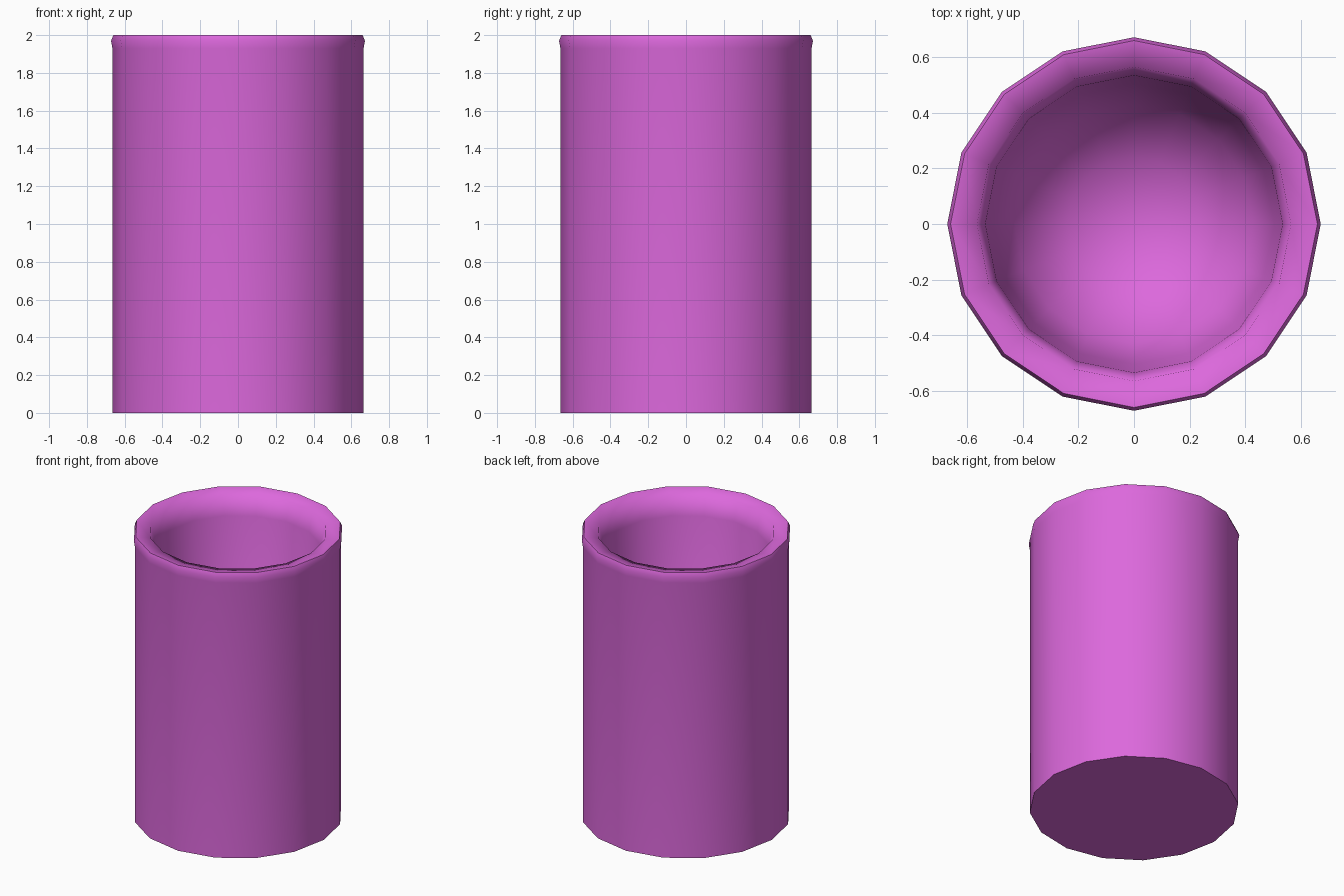
import bpy, bmesh, math

if "Cube" in bpy.data.objects:
    bpy.data.objects.remove(bpy.data.objects["Cube"])

SIDES = 16

# Half profile (radius, height): outer wall, rolled rim, inner wall, bowl floor
PROFILE = [
    (0.665, 0.0), (0.665, 1.93), (0.672, 1.97), (0.66, 2.0),
    (0.565, 1.985), (0.535, 1.85), (0.505, 1.5),
    (0.43, 1.26), (0.24, 1.09),
]
BOWL_CENTRE = 1.04


def lathe(name, profile, centre_z):
    """Turn a profile around z, with a flat base and a fan closing the inside."""
    bm = bmesh.new()
    rings = []
    for r, z in profile:
        rings.append([bm.verts.new((r * math.cos(math.tau * i / SIDES),
                                    r * math.sin(math.tau * i / SIDES), z))
                      for i in range(SIDES)])
    for a, b in zip(rings, rings[1:]):
        for i in range(SIDES):
            j = (i + 1) % SIDES
            bm.faces.new((a[i], a[j], b[j], b[i]))
    bm.faces.new(rings[0][::-1])
    tip = bm.verts.new((0, 0, centre_z))
    for i in range(SIDES):
        bm.faces.new((rings[-1][i], rings[-1][(i + 1) % SIDES], tip))
    bmesh.ops.recalc_face_normals(bm, faces=bm.faces)
    mesh = bpy.data.meshes.new(name)
    bm.to_mesh(mesh)
    bm.free()
    obj = bpy.data.objects.new(name, mesh)
    bpy.context.collection.objects.link(obj)
    return obj


# Cup body
cup = lathe("cup", PROFILE, BOWL_CENTRE)
mat = bpy.data.materials.new("magenta")
mat.diffuse_color = (0.72, 0.14, 0.72, 1)
mat.use_nodes = True
mat.node_tree.nodes["Principled BSDF"].inputs["Base Color"].default_value = mat.diffuse_color
cup.data.materials.append(mat)

# Smooth walls, sharp base edge
bpy.context.view_layer.objects.active = cup
cup.select_set(True)
bpy.ops.object.shade_smooth_by_angle(angle=math.radians(72))
